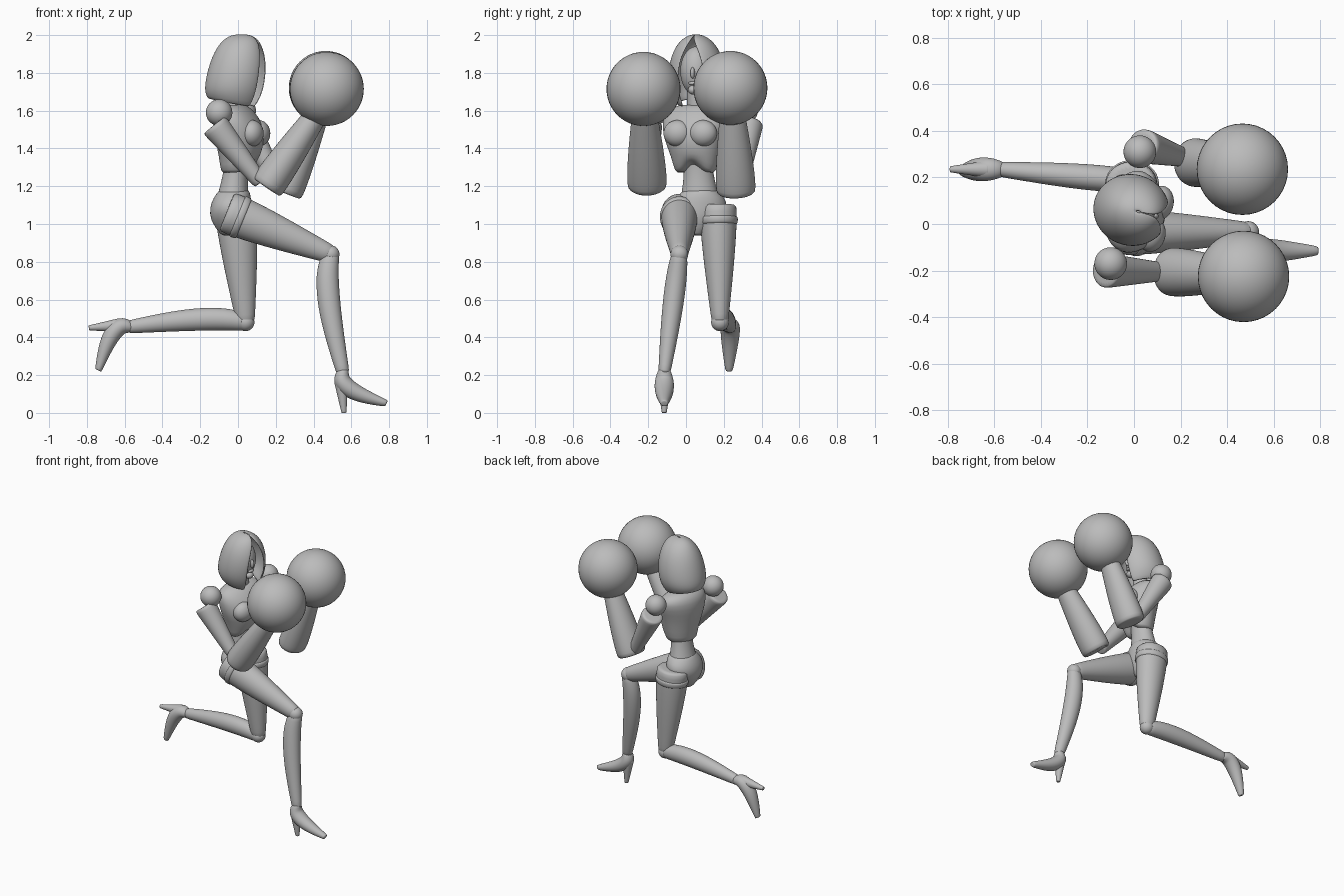
import bpy, math
from mathutils import Vector, Matrix

default_cube = bpy.data.objects.get("Cube")
if default_cube:
    bpy.data.objects.remove(default_cube)

grey = bpy.data.materials.new("plain_grey")
grey.use_nodes = True
grey.diffuse_color = (.5, .5, .5, 1)
grey.node_tree.nodes["Principled BSDF"].inputs["Base Color"].default_value = grey.diffuse_color

SIDES = 28
TWIST = math.radians(-14)      # the upper body turns towards the leading leg
TURN = Matrix.Rotation(TWIST, 3, "Z")
SIDEWAYS = Vector((0, 1, 0))
ANGLES = [math.tau * i / SIDES for i in range(SIDES)]


def finish(obj):
    obj.data.materials.append(grey)
    for polygon in obj.data.polygons:
        polygon.use_smooth = True
    return obj


def loft(name, rings, closed=True):
    """Skin rings of points; closed rings also get firm end caps."""
    if closed:
        def inset(ring):
            middle = sum(ring, Vector()) / len(ring)
            return [point.lerp(middle, .2) for point in ring]
        rings = [inset(rings[0]), *rings, inset(rings[-1])]
    count = len(rings[0])
    faces = []
    for row in range(len(rings) - 1):
        low, high = row * count, (row + 1) * count
        for i in range(count if closed else count - 1):
            j = (i + 1) % count
            faces.append((low + i, low + j, high + j, high + i))
    if closed:
        last = (len(rings) - 1) * count
        faces.append(tuple(reversed(range(count))))
        faces.append(tuple(range(last, last + count)))
    mesh = bpy.data.meshes.new(name)
    mesh.from_pydata([tuple(point) for ring in rings for point in ring], [], faces)
    obj = bpy.data.objects.new(name, mesh)
    bpy.context.collection.objects.link(obj)
    if not closed:
        shell = obj.modifiers.new("shell", "SOLIDIFY")
        shell.thickness = .01
        shell.offset = 0
    obj.modifiers.new("smooth", "SUBSURF").levels = 1
    return finish(obj)


def limb(name, start, end, radius, end_radius, bulge=0, depth=1, bow=(0, 0, 0), steps=8):
    """Tapered oval limb, swelling and bowing most before its middle."""
    start, end, bow = Vector(start), Vector(end), Vector(bow)

    def swell(f):
        return math.sin(math.pi * min(max(f, 0), 1) ** .7)

    def path(f):
        return start.lerp(end, f) + bow * swell(f)

    rings = []
    for step in range(steps + 1):
        f = step / steps
        along = (path(f + .05) - path(f - .05)).normalized()
        side = (SIDEWAYS - SIDEWAYS.dot(along) * along).normalized()
        front = along.cross(side) * depth
        size = radius + (end_radius - radius) * f + bulge * swell(f)
        rings.append([path(f) + (side * math.cos(a) - front * math.sin(a)) * size
                      for a in ANGLES])
    return loft(name, rings)


def body(name, rows, turn, notch=0):
    """Level ovals (height, x, y, depth, width); the lowest may rise in front."""
    rings = []
    for row, (z, x, y, depth, width) in enumerate(rows):
        lift = 0 if row else notch
        rings.append([Vector((x, y, z)) + turn @ Vector((
            depth * math.cos(a), width * math.sin(a), lift * max(0, math.cos(a)) ** 4))
            for a in ANGLES])
    return loft(name, rings)


def ball(name, centre, radii, turn=0):
    bpy.ops.mesh.primitive_uv_sphere_add(segments=40, ring_count=24, location=centre)
    obj = bpy.context.object
    obj.name = name
    obj.scale = radii
    obj.rotation_euler.z = turn
    return finish(obj)


# Torso, waist and pelvis
body("chest", [(1.27, 0, .05, .09, .11), (1.36, .01, .05, .11, .13),
               (1.45, .01, .04, .13, .16), (1.53, 0, .05, .13, .18),
               (1.6, -.02, .06, .1, .18), (1.63, -.02, .06, .06, .1)], TURN, notch=.07)
ball("right_bust", (.075, -.045, 1.48), (.06, .075, .07), TWIST)
ball("left_bust", (.11, .09, 1.48), (.06, .075, .07), TWIST)
limb("waist", (0, .06, 1.4), (-.03, .075, 1.1), .09, .11, bulge=-.02, depth=.83)
body("pelvis", [(.94, -.03, .06, .06, .04), (1.02, -.04, .065, .11, .12),
                (1.09, -.04, .07, .11, .155), (1.14, -.03, .075, .1, .13),
                (1.18, -.02, .075, .08, .09)], Matrix.Identity(3))
limb("neck", (-.02, .06, 1.58), (0, .05, 1.74), .055, .045)

# Head with simple features
ball("head", (0, .055, 1.81), (.09, .085, .13), TWIST)
ball("nose", (.088, .035, 1.8), (.018, .012, .03), TWIST)
ball("mouth", (.08, .036, 1.745), (.01, .024, .01), TWIST)
ball("chin", (.06, .04, 1.71), (.03, .03, .025), TWIST)

# Hood: domed rings left open around the face, gathered in at the hem
hood_rings = []
for step in range(13):
    rise = math.sin(math.pi / 2 * step / 12)
    dome = math.sqrt(max(1 - rise ** 3, .0002)) * (1 - .3 * (1 - rise) ** 8)
    gap = .5 * (1 - rise ** 4)
    ring = []
    for i in range(SIDES + 1):
        a = gap + (math.tau - 2 * gap) * i / SIDES
        reach = 2 * (1 + math.cos(a)) / (1 + math.cos(gap)) - 1
        offset = Vector((.06 * rise - .03 + .15 * dome ** .7 * reach,
                         .155 * dome * math.sin(a),
                         1.64 + .36 * rise - .025 * math.cos(a) * (1 - rise) ** 6))
        ring.append(TURN @ offset + Vector((-.01, .06, 0)))
    hood_rings.append(ring)
loft("hood", hood_rings, closed=False)

# Arms: shoulder ball, upper arm, wide cuff and round mitt
arms = {
    "right": dict(shoulder=(-.1, -.17, 1.59), top=(-.125, -.2, 1.525),
                  elbow=(.12, -.205, 1.22), cuff=(.15, -.205, 1.195),
                  wrist=(.43, -.22, 1.6), mitt=(.47, -.225, 1.715)),
    "left": dict(shoulder=(.025, .31, 1.6), top=(.035, .335, 1.535),
                 elbow=(.215, .285, 1.21), cuff=(.25, .265, 1.165),
                 wrist=(.43, .245, 1.6), mitt=(.465, .235, 1.72)),
}
for side, at in arms.items():
    ball(side + "_shoulder", at["shoulder"], (.07, .07, .07))
    limb(side + "_upper_arm", at["top"], at["elbow"], .076, .04)
    limb(side + "_forearm", at["cuff"], at["wrist"], .105, .065, bulge=.008, depth=.88)
    ball(side + "_mitt", at["mitt"], (.196, .196, .196))

# Legs: one striding forward, one kneeling, with raised bands on the thighs
legs = {
    "right": dict(hip=(-.06, -.035, 1.065), knee=(.49, -.035, .84),
                  ankle=(.556, -.115, .21), bow=(-.035, 0, 0),
                  forward=Vector((1, 0, 0)), down=Vector((0, 0, -1))),
    "left": dict(hip=(-.015, .17, 1.1), knee=(.04, .18, .48),
                 ankle=(-.58, .235, .455), bow=(0, 0, .025),
                 forward=Vector((0, -.03, -1)), down=Vector((-1, 0, 0))),
}
for side, at in legs.items():
    hip, knee, ankle = (Vector(at[joint]) for joint in ("hip", "knee", "ankle"))
    limb(side + "_thigh", hip, knee, .1, .044, bulge=.008, depth=1.12)
    limb(side + "_leg_band", hip.lerp(knee, .1), hip.lerp(knee, .17),
         .106, .101, depth=1.12, steps=2)
    ball(side + "_knee", knee, (.047, .047, .047))
    limb(side + "_shin", knee, ankle, .043, .032, bulge=.017, depth=1.08, bow=at["bow"])

    # High-heeled shoe: arched foot and tapering spike
    def shoe_point(forward, down):
        return ankle + at["forward"] * forward + at["down"] * down

    arch = shoe_point(-.06, .03) - ankle
    limb(side + "_shoe", shoe_point(0, -.02), shoe_point(.23, .16), .032, .02,
         bulge=.024, depth=.92, bow=arch)
    limb(side + "_heel", shoe_point(-.01, .04), shoe_point(.005, .21), .038, .013)
